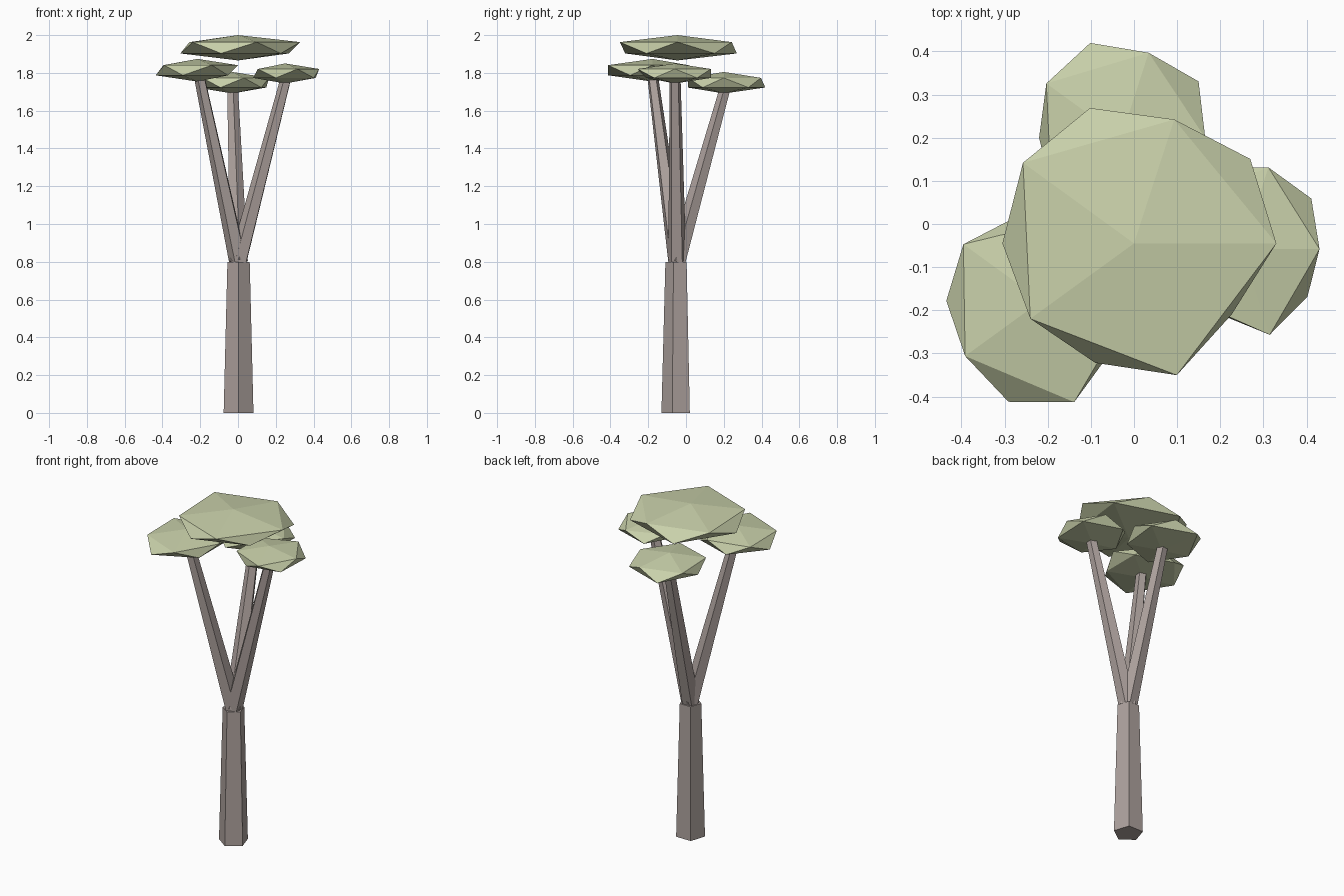
import bpy, bmesh, math
from mathutils import Vector, Matrix

if "Cube" in bpy.data.objects:
    bpy.data.objects.remove(bpy.data.objects["Cube"])


def material(name, rgb):
    m = bpy.data.materials.new(name)
    m.diffuse_color = (*rgb, 1)
    m.use_nodes = True
    m.node_tree.nodes["Principled BSDF"].inputs["Base Color"].default_value = m.diffuse_color
    return m


bark = material("bark", (0.42, 0.36, 0.34))
leaf = material("leaf", (0.58, 0.63, 0.40))


def finish(bm, name, mat):
    bmesh.ops.recalc_face_normals(bm, faces=bm.faces)
    me = bpy.data.meshes.new(name)
    bm.to_mesh(me)
    bm.free()
    me.materials.append(mat)
    bpy.context.collection.objects.link(bpy.data.objects.new(name, me))


def limb(name, start, end, r1, r2, spin=0.0):
    """Tapered five-sided post between two points."""
    a, b = Vector(start), Vector(end)
    d = b - a
    turn = d.to_track_quat('Z', 'Y').to_matrix().to_4x4() if d.xy.length > 1e-4 else Matrix()
    bm = bmesh.new()
    bmesh.ops.create_cone(bm, cap_ends=True, segments=5, radius1=r1, radius2=r2, depth=d.length,
                          matrix=Matrix.Translation((a + b) / 2) @ turn @ Matrix.Rotation(spin, 4, 'Z'))
    finish(bm, name, bark)


def clump(name, centre, half, upper, lower):
    """Flattened, uneven icosahedron: two staggered rings of five plus poles."""
    c = Vector(centre)
    bm = bmesh.new()

    def ring(radii, offset, z):
        return [bm.verts.new(c + Vector((r * math.cos(math.radians(72 * i + offset)),
                                         r * math.sin(math.radians(72 * i + offset)), z)))
                for i, r in enumerate(radii)]

    up, low = ring(upper, 0, 0.447 * half), ring(lower, 36, -0.447 * half)
    top = bm.verts.new(c + Vector((0, 0, half)))
    bottom = bm.verts.new(c - Vector((0, 0, half)))
    for i in range(5):
        j = (i + 1) % 5
        for f in ((top, up[i], up[j]), (up[i], low[i], up[j]),
                  (up[j], low[i], low[j]), (bottom, low[j], low[i])):
            bm.faces.new(f)
    finish(bm, name, leaf)


# Trunk, one corner facing the front
limb("trunk", (0.003, -0.047, 0), (0.003, -0.047, 0.8), 0.083, 0.062, math.pi)

# Three branches spreading from the trunk top
for name, tip in (("left_branch", (-0.205, -0.178, 1.79)),
                  ("right_branch", (0.258, -0.058, 1.78)),
                  ("back_branch", (-0.03, 0.212, 1.73))):
    limb(name, (0.003, -0.047, 0.8), tip, 0.05, 0.03)

# Leaf clumps: centre, half height, upper and lower ring radii
clump("top_leaves", (0, -0.045, 1.933), 0.067,
      (.33, .302, .318, .297, .321), (.333, .33, .305, .291, .28))
clump("left_leaves", (-0.215, -0.178, 1.814), 0.06,
      (.215, .2, .223, .218, .247), (.2, .202, .22, .246, .2))
clump("right_leaves", (0.25, -0.058, 1.797), 0.053,
      (.18, .199, .18, .18, .209), (.199, .2, .17, .16, .188))
clump("back_leaves", (-0.03, 0.2, 1.748), 0.057,
      (.195, .207, .214, .2, .2), (.222, .231, .19, .2, .19))
